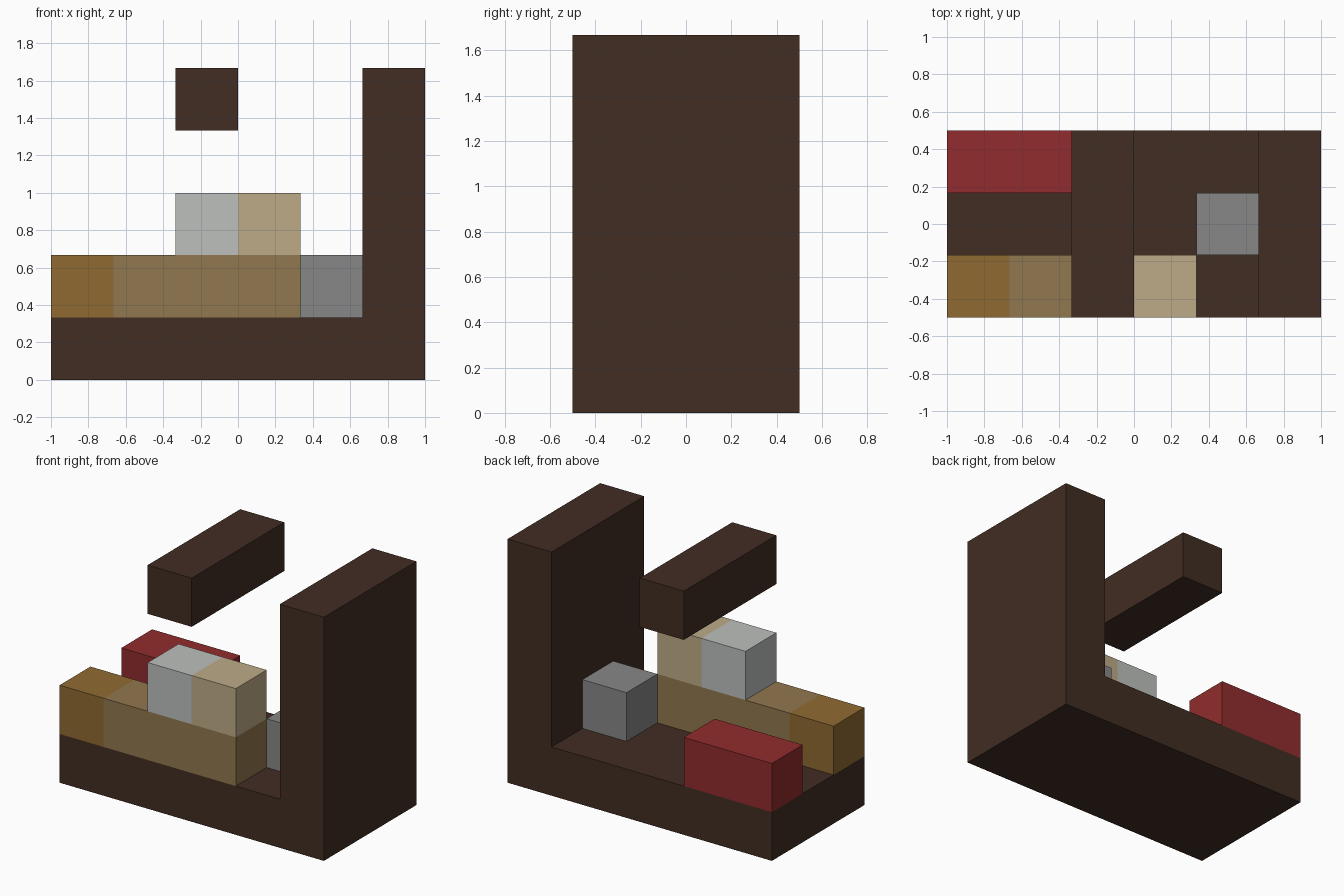
import bpy
import bmesh
from mathutils import Vector

cube = bpy.data.objects.get("Cube")
if cube:
    bpy.data.objects.remove(cube, do_unlink=True)

U = 1 / 3  # one block
ORIGIN = Vector((3, 1.5, 0))  # block grid is 6 x 3 x 5


def material(name, rgb):
    lin = [((c / 255 + 0.055) / 1.055) ** 2.4 for c in rgb]
    m = bpy.data.materials.new(name)
    m.use_nodes = True
    m.diffuse_color = (*lin, 1)
    bsdf = m.node_tree.nodes["Principled BSDF"]
    bsdf.inputs["Base Color"].default_value = (*lin, 1)
    bsdf.inputs["Roughness"].default_value = 0.9
    return m


brown = material("dark brown", (65, 45, 35))
gold = material("golden brown", (144, 106, 50))
tan = material("tan", (145, 119, 78))
cream = material("cream", (190, 171, 136))
pale = material("pale grey", (189, 192, 190))
grey = material("mid grey", (135, 135, 135))
red = material("red", (145, 44, 45))


def extrude_profile(name, profile, y0, y1, sections):
    """Extrude an x-z outline along y; colour faces by sections of (x end, material)."""
    bm = bmesh.new()
    face = bm.faces.new([bm.verts.new((Vector((x, y0, z)) - ORIGIN) * U) for x, z in profile])
    out = bmesh.ops.extrude_face_region(bm, geom=[face], use_keep_orig=True)
    moved = [v for v in out["geom"] if isinstance(v, bmesh.types.BMVert)]
    bmesh.ops.translate(bm, verts=moved, vec=(0, (y1 - y0) * U, 0))
    # cut at each colour change
    ends = [(x - ORIGIN.x) * U for x, _ in sections]
    for x in ends[:-1]:
        bmesh.ops.bisect_plane(bm, geom=bm.verts[:] + bm.edges[:] + bm.faces[:],
                               plane_co=(x, 0, 0), plane_no=(1, 0, 0))
    for f in bm.faces:
        cx = f.calc_center_median().x
        f.material_index = next(i for i, x in enumerate(ends) if cx <= x + 1e-4)
    bmesh.ops.recalc_face_normals(bm, faces=bm.faces[:])
    mesh = bpy.data.meshes.new(name)
    bm.to_mesh(mesh)
    bm.free()
    for _, m in sections:
        mesh.materials.append(m)
    obj = bpy.data.objects.new(name, mesh)
    bpy.context.collection.objects.link(obj)
    return obj


def block(name, x0, z0, y0, y1, sections):
    x1 = sections[-1][0]
    outline = [(x0, z0), (x1, z0), (x1, z0 + 1), (x0, z0 + 1)]
    return extrude_profile(name, outline, y0, y1, sections)


# Floor slab and side wall in one L shape
extrude_profile("floor_and_wall", [(0, 0), (6, 0), (6, 5), (5, 5), (5, 1), (0, 1)],
                0, 3, [(6, brown)])

# Floating overhead beam
block("overhead_beam", 2, 4, 0, 3, [(3, brown)])

# Front counter and the two blocks on it
block("front_counter", 0, 1, 0, 1, [(1, gold), (4, tan)])
block("counter_top_blocks", 2, 2, 0, 1, [(3, pale), (4, cream)])

# Loose blocks on the floor
block("grey_block", 4, 1, 1, 2, [(5, grey)])
block("red_bench", 0, 1, 2, 3, [(2, red)])
